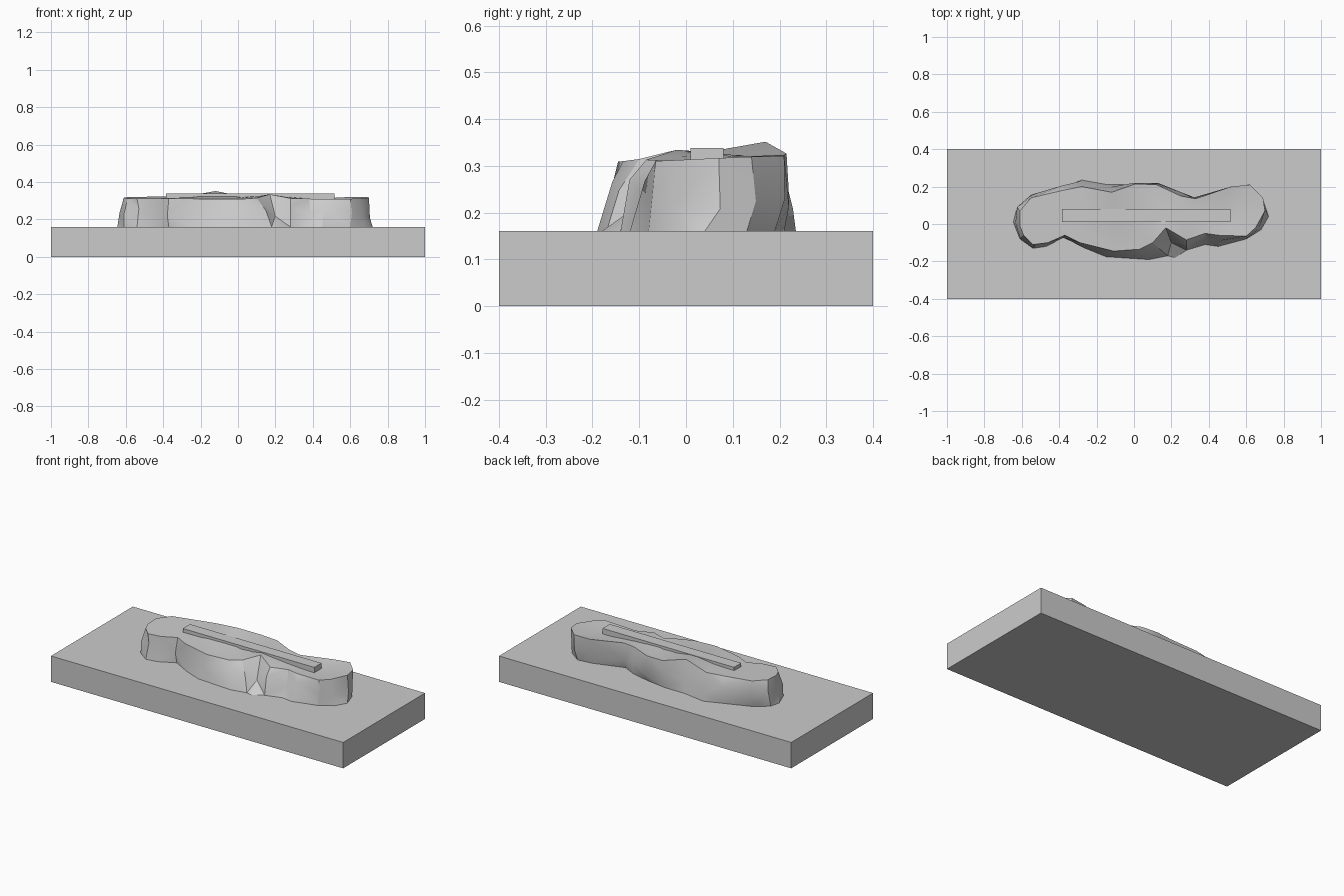
import bpy
import bmesh
import math
import random

random.seed(4)

# Remove the default object
default = bpy.data.objects.get("Cube")
if default:
    bpy.data.objects.remove(default, do_unlink=True)


def make_material(name, color):
    material = bpy.data.materials.new(name)
    material.use_nodes = True
    material.diffuse_color = color
    material.node_tree.nodes["Principled BSDF"].inputs["Base Color"].default_value = color
    return material


stone_grey = make_material("stone grey", (0.6, 0.6, 0.6, 1))


def add_object(name, bm):
    bmesh.ops.recalc_face_normals(bm, faces=bm.faces)
    mesh = bpy.data.meshes.new(name)
    bm.to_mesh(mesh)
    bm.free()
    mesh.materials.append(stone_grey)
    obj = bpy.data.objects.new(name, mesh)
    bpy.context.scene.collection.objects.link(obj)
    return obj


def add_box(name, low, high):
    bm = bmesh.new()
    bmesh.ops.create_cube(bm, size=1)
    for vert in bm.verts:
        vert.co = [a + (c + 0.5) * (b - a) for a, b, c in zip(low, high, vert.co)]
    return add_object(name, bm)


# Base slab and the thin bar lying on the rock
SLAB_TOP = 0.16
add_box("base_slab", (-1, -0.4, 0), (1, 0.4, SLAB_TOP))
add_box("top_bar", (-0.385, 0.01, 0.295), (0.515, 0.08, 0.338))

# Rock outline: upper rim x, y and foot x, y
outline = [
    (-.61, -.01, -.645, .01), (-.59, -.06, -.61, -.08), (-.54, -.11, -.54, -.13),
    (-.46, -.1, -.47, -.12), (-.37, -.06, -.37, -.07), (-.29, -.1, -.26, -.13),
    (-.11, -.145, -.15, -.175), (.03, -.135, .08, -.19), (.1, -.1, .18, -.17),
    (.17, -.02, .22, -.18), (.28, -.085, .28, -.14), (.38, -.05, .38, -.11),
    (.45, -.06, .45, -.12), (.6, -.065, .6, -.08), (.65, -.02, .68, -.03),
    (.7, .07, .72, .04), (.69, .14, .69, .13), (.62, .21, .61, .19),
    (.52, .2, .52, .18), (.33, .135, .33, .12), (.25, .15, .25, .16),
    (.12, .21, .13, .19), (.01, .215, .0, .21), (-.12, .17, -.14, .21),
    (-.28, .2, -.28, .235), (-.38, .18, -.4, .19), (-.55, .14, -.56, .13),
    (-.61, .07, -.63, .07),
]

# Gentle lumps on the top: centre x, y, height, radius
lumps = [(-.12, .16, .03, .09), (.17, -.02, .02, .08), (.5, .08, -.02, .12)]


def rock_height(x, y):
    height = 0.315 + 0.04 * y
    for cx, cy, rise, radius in lumps:
        height += rise * math.exp(-((x - cx) ** 2 + (y - cy) ** 2) / radius ** 2)
    return height


# Rock lofted from foot to rim, then inward over the top
SPINE_Y = 0.045
foot, waist, rim, crown = [], [], [], []
for tx, ty, bx, by in outline:
    foot.append((bx, by, SLAB_TOP))
    side = 1 if by > 0 else 0
    waist.append(((tx + bx) / 2 + random.uniform(-.012, .012),
                  (ty + by) / 2 + side * .012 + random.uniform(-.01, .01),
                  0.24 + random.uniform(-.035, .035)))
    rim.append((tx, ty, rock_height(tx, ty)))
    ix, iy = tx * 0.9, SPINE_Y + (ty - SPINE_Y) * 0.5
    crown.append((ix, iy, rock_height(ix, iy)))

bm = bmesh.new()
rings = [[bm.verts.new(p) for p in ring] for ring in (foot, waist, rim, crown)]
count = len(outline)
for lower, upper in zip(rings, rings[1:]):
    for i in range(count):
        j = (i + 1) % count
        bm.faces.new((lower[i], lower[j], upper[j], upper[i]))
bm.faces.new(rings[-1])
bm.faces.new(list(reversed(rings[0])))
bmesh.ops.triangulate(bm, faces=bm.faces)
rock = add_object("rock", bm)

# Soft facets with the hard ridges kept
bpy.ops.object.select_all(action="DESELECT")
rock.select_set(True)
bpy.context.view_layer.objects.active = rock
bpy.ops.object.shade_smooth_by_angle(angle=math.radians(30))
